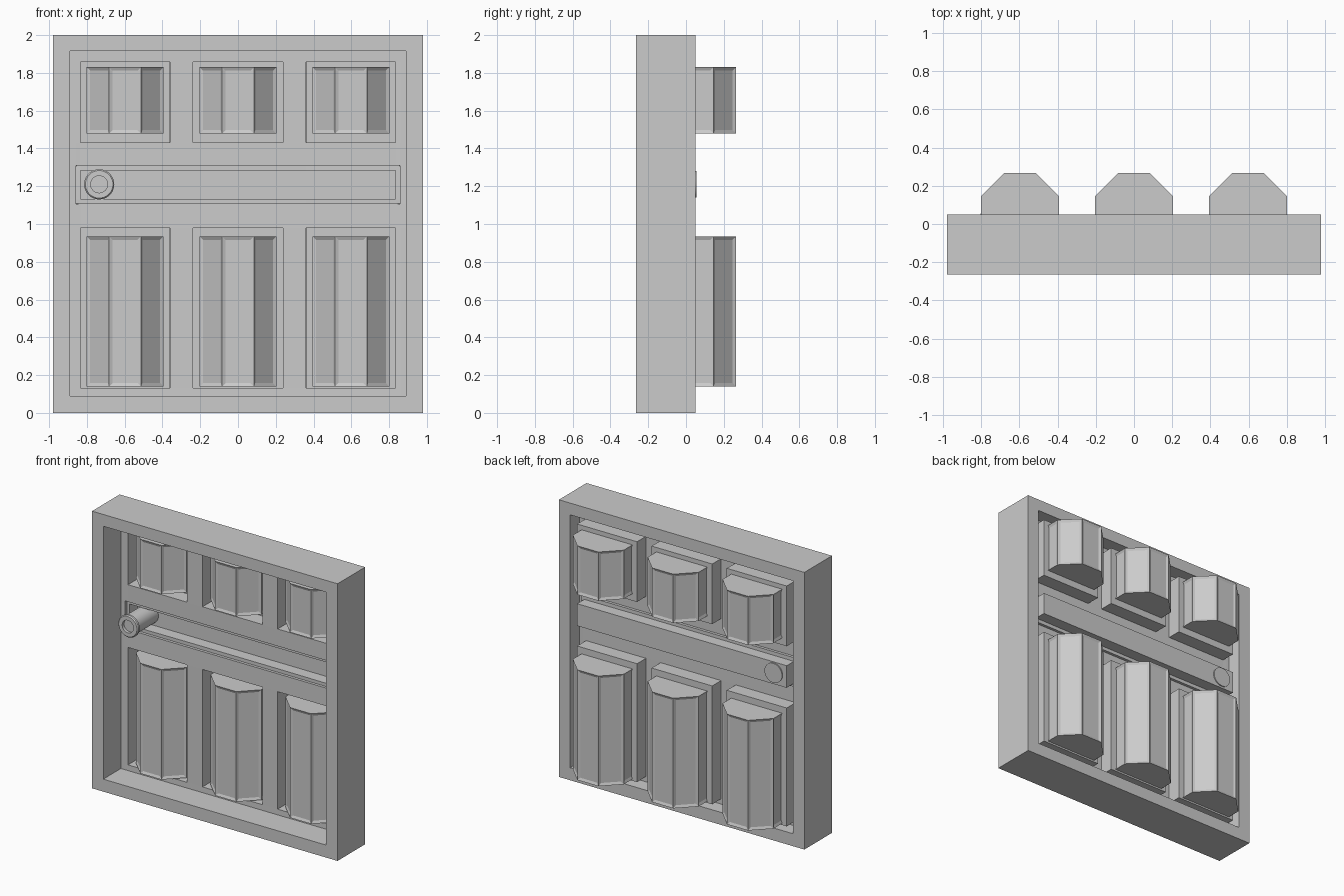
import bpy, bmesh, math
from mathutils import Matrix, Vector

if "Cube" in bpy.data.objects:
    bpy.data.objects.remove(bpy.data.objects["Cube"])

grey = bpy.data.materials.new("plain_grey")
grey.diffuse_color = (0.6, 0.6, 0.6, 1)
grey.use_nodes = True
grey.node_tree.nodes["Principled BSDF"].inputs["Base Color"].default_value = grey.diffuse_color


def finish(bm, name):
    me = bpy.data.meshes.new(name)
    bm.to_mesh(me)
    bm.free()
    me.materials.append(grey)
    ob = bpy.data.objects.new(name, me)
    bpy.context.collection.objects.link(ob)
    return ob


# Outer frame: two rectangular loops at front and back, bridged
bm = bmesh.new()


def loop(w, z0, z1, y):
    return [bm.verts.new((x, y, z)) for x, z in ((-w, z0), (w, z0), (w, z1), (-w, z1))]


loops = [loop(0.98, 0, 2, -0.265), loop(0.98, 0, 2, 0.05),
         loop(0.89, 0.09, 1.915, 0.05), loop(0.89, 0.09, 1.915, -0.265)]
for k in range(4):
    a, b = loops[k], loops[(k + 1) % 4]
    for i in range(4):
        j = (i + 1) % 4
        bm.faces.new((a[i], a[j], b[j], b[i]))
bmesh.ops.recalc_face_normals(bm, faces=bm.faces[:])
finish(bm, "outer_frame")

# Thin wall sheet with window surrounds and a bar pushed out towards the back
xs = [-0.89, -0.86, -0.835, -0.36, -0.24, 0.24, 0.36, 0.835, 0.86, 0.89]
zs = [0.09, 0.13, 0.98, 1.105, 1.13, 1.285, 1.31, 1.43, 1.86, 1.915]
bm = bmesh.new()
grid = [[bm.verts.new((x, -0.06, z)) for x in xs] for z in zs]
for r in range(len(zs) - 1):
    for c in range(len(xs) - 1):
        bm.faces.new((grid[r][c], grid[r][c + 1], grid[r + 1][c + 1], grid[r + 1][c]))


def in_window(p):
    return (0.13 < p.z < 0.98 or 1.43 < p.z < 1.86) and \
        any(abs(p.x - cx) < 0.235 for cx in (-0.5975, 0, 0.5975))


def in_bar(p, w, z0, z1):
    return abs(p.x) < w and z0 < p.z < z1


def push(test, dy):
    faces = [f for f in bm.faces if abs(f.normal.y) > 0.9 and test(f.calc_center_median())]
    out = bmesh.ops.extrude_face_region(bm, geom=faces)
    old = [f for f in faces if f.is_valid]
    if old:
        bmesh.ops.delete(bm, geom=old, context='FACES')
    verts = [g for g in out["geom"] if isinstance(g, bmesh.types.BMVert)]
    bmesh.ops.translate(bm, verts=verts, vec=(0, dy, 0))
    bm.normal_update()


bm.normal_update()
push(in_window, 0.105)
push(lambda p: in_bar(p, 0.86, 1.105, 1.31), 0.02)
push(lambda p: in_bar(p, 0.835, 1.13, 1.285), 0.085)
wall = finish(bm, "wall_panel")
sol = wall.modifiers.new("thickness", 'SOLIDIFY')
sol.thickness = 0.008
sol.offset = 0

# Eight-sided bays with shallow inset panels on each side
for row, z0, z1 in (("lower", 0.14, 0.935), ("upper", 1.478, 1.83)):
    for i, cx in enumerate((-0.5975, 0, 0.5975)):
        bm = bmesh.new()
        m = Matrix.Translation((cx, 0.0625, (z0 + z1) / 2)) @ Matrix.Rotation(math.pi / 8, 4, 'Z')
        r = 0.2035 / math.cos(math.pi / 8)
        bmesh.ops.create_cone(bm, cap_ends=True, segments=8, radius1=r, radius2=r,
                              depth=z1 - z0, matrix=m)
        bm.normal_update()
        sides = [f for f in bm.faces if abs(f.normal.z) < 0.5]
        bmesh.ops.inset_individual(bm, faces=sides, thickness=0.026, depth=-0.008)
        finish(bm, f"{row}_bay_{i + 1}")

# Round pipe: a profile (radius, y) spun about the y direction
profile = [(0, 0.055), (0.07, 0.055), (0.07, -0.175), (0.08, -0.185),
           (0.08, -0.2), (0.073, -0.207), (0.045, -0.207), (0.045, -0.185), (0, -0.185)]
cx, cz = -0.735, 1.21
bm = bmesh.new()
vs = [bm.verts.new((cx + r, y, cz)) for r, y in profile]
es = [bm.edges.new(p) for p in zip(vs, vs[1:])]
bmesh.ops.spin(bm, geom=vs + es, cent=(cx, 0, cz), axis=(0, 1, 0),
               angle=2 * math.pi, steps=32, use_duplicate=False)
bmesh.ops.remove_doubles(bm, verts=bm.verts[:], dist=0.0005)
bmesh.ops.recalc_face_normals(bm, faces=bm.faces[:])
pipe = finish(bm, "round_pipe")
bpy.context.view_layer.objects.active = pipe
pipe.select_set(True)
bpy.ops.object.shade_smooth_by_angle(angle=math.radians(30))
